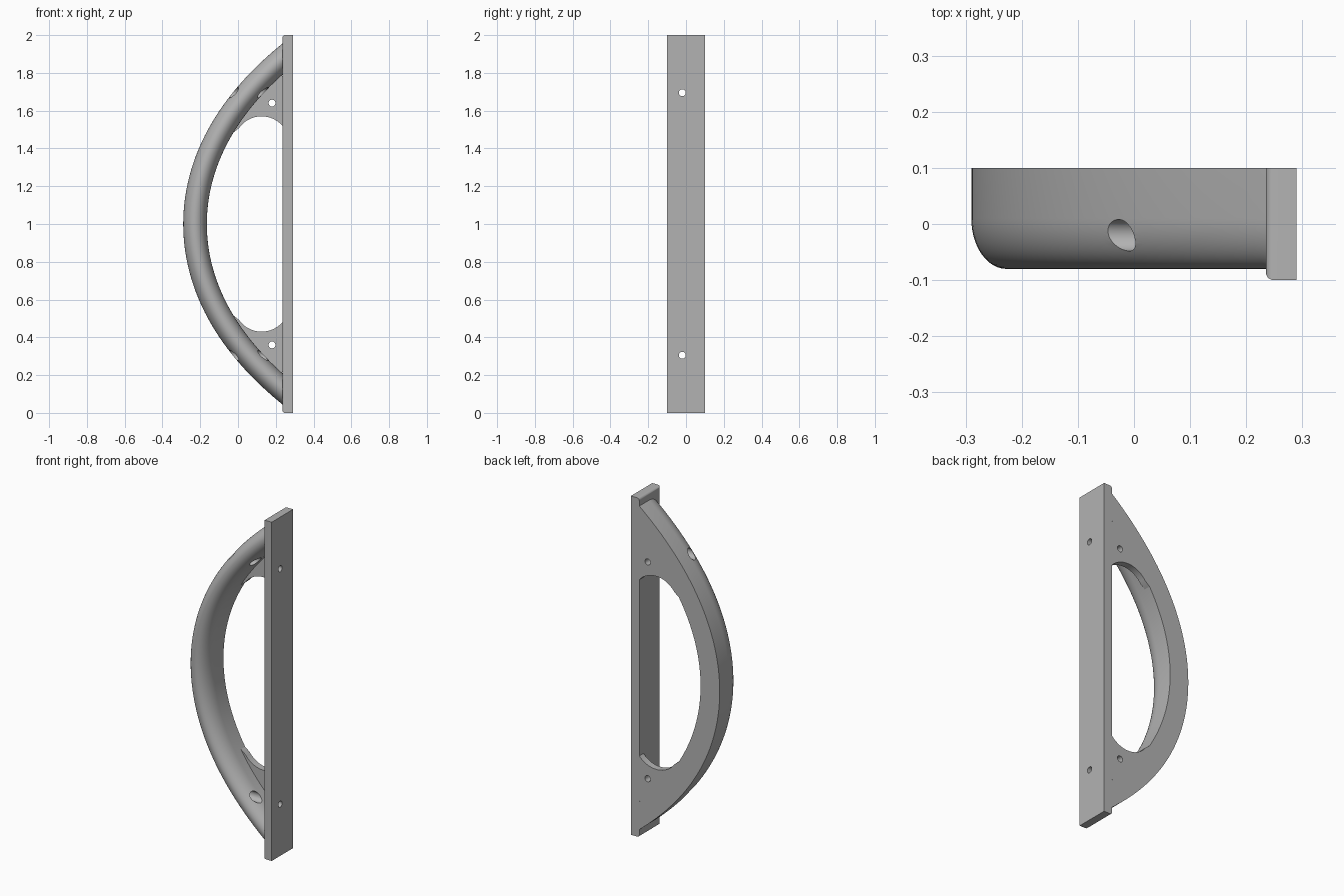
import bpy, bmesh, math
from mathutils import Vector

cube = bpy.data.objects.get("Cube")
if cube:
    bpy.data.objects.remove(cube)

grey = bpy.data.materials.new("mid grey")
grey.use_nodes = True
COLOUR = (0.45, 0.45, 0.45, 1)
grey.diffuse_color = COLOUR
grey.node_tree.nodes["Principled BSDF"].inputs["Base Color"].default_value = COLOUR

PLATE_X, BACK_Y, WIDTH = 0.235, 0.10, 0.125


def make(name, bm):
    bmesh.ops.recalc_face_normals(bm, faces=bm.faces)
    mesh = bpy.data.meshes.new(name)
    bm.to_mesh(mesh)
    bm.free()
    mesh.materials.append(grey)
    ob = bpy.data.objects.new(name, mesh)
    bpy.context.collection.objects.link(ob)
    return ob


def drill(ob, radius, start, end):
    """Cut a round hole along the line from start to end."""
    a, b = Vector(start), Vector(end)
    bpy.ops.mesh.primitive_cylinder_add(vertices=40, radius=radius, depth=(b - a).length,
                                        location=(a + b) / 2)
    cutter = bpy.context.object
    cutter.rotation_euler = (b - a).to_track_quat('Z', 'Y').to_euler()
    cutter.hide_render = True
    cutter.data.materials.append(grey)
    mod = ob.modifiers.new("hole", 'BOOLEAN')
    mod.operation, mod.solver, mod.object = 'DIFFERENCE', 'EXACT', cutter
    bpy.context.view_layer.objects.active = ob
    bpy.ops.object.modifier_apply(modifier=mod.name)
    bpy.data.objects.remove(cutter)


def smooth(ob):
    bpy.ops.object.select_all(action='DESELECT')
    ob.select_set(True)
    bpy.context.view_layer.objects.active = ob
    bpy.ops.object.shade_smooth_by_angle(angle=math.radians(30))


def bow_point(h, depth):
    """Point on the bow at height h from the middle, depth inward from its outer curve."""
    x = -0.29 + 0.505 * h ** 2 + 0.0774 * h ** 4
    slope = 1.01 * h + 0.31 * h ** 3
    n = Vector((1, -slope)).normalized() * depth
    return x + n.x, 1 + h + n.y


# Mounting plate with rounded edges on the grip side
bm = bmesh.new()
bmesh.ops.create_cube(bm, size=1)
for v in bm.verts:
    v.co = (0.2625 + v.co.x * 0.055, v.co.y * 0.2, 1 + v.co.z * 2)
edges = [e for e in bm.edges if all(v.co.x < 0.25 for v in e.verts)
         and not all(v.co.y > 0 for v in e.verts)]
bmesh.ops.bevel(bm, geom=edges, offset=0.014, segments=5, profile=0.5, affect='EDGES')
plate = make("mounting_plate", bm)

# Curved grip: flat back, rounded front, swept along the bow
half = WIDTH / 2
section = [(0, BACK_Y)]
for i in range(25):
    a = math.pi * i / 24
    section.append((half - half * math.cos(a), 0.01 - 0.09 * math.sin(a)))
section.append((WIDTH, BACK_Y))
bm = bmesh.new()
rings = []
STEPS = 96
for i in range(STEPS + 1):
    h = -1.12 + 2.24 * i / STEPS
    ring = []
    for depth, y in section:
        x, z = bow_point(h, depth)
        ring.append(bm.verts.new((x, y, z)))
    rings.append(ring)
for r, s in zip(rings, rings[1:]):
    for j in range(len(r)):
        k = (j + 1) % len(r)
        bm.faces.new((r[j], r[k], s[k], s[j]))
bmesh.ops.bisect_plane(bm, geom=bm.verts[:] + bm.edges[:] + bm.faces[:],
                       plane_co=(PLATE_X, 0, 0), plane_no=(1, 0, 0), clear_outer=True)
bmesh.ops.holes_fill(bm, edges=[e for e in bm.edges if e.is_boundary], sides=0)
grip = make("curved_grip", bm)

# Gusset webs in the two corners, each with a screw hole
for side, label in ((1, "upper"), (-1, "lower")):
    outline = []
    for i in range(21):
        a = math.radians(41 + 104 * i / 20)
        outline.append((0.125 + 0.146 * math.cos(a), 1.424 + 0.146 * math.sin(a)))
    outline[0] = (PLATE_X, outline[0][1])
    for i in range(60):
        x, z = bow_point(0.5 + 0.6 * i / 60, WIDTH)
        if z > 1.485 and x < PLATE_X:
            outline.append((x, z))
    outline.append((PLATE_X, 1.783))
    bm = bmesh.new()
    face = bm.faces.new([bm.verts.new((x, BACK_Y, 1 + side * (z - 1))) for x, z in outline])
    ext = bmesh.ops.extrude_face_region(bm, geom=[face])
    for v in ext["geom"]:
        if isinstance(v, bmesh.types.BMVert):
            v.co.y = 0.06
    web = make(label + "_gusset", bm)
    z = 1 + side * 0.64
    drill(web, 0.018, (0.18, 0, z), (0.18, 0.2, z))
    smooth(web)

    # Screw hole in the plate and wider driver hole through the grip
    z = 1 + side * 0.695
    drill(plate, 0.018, (0.15, -0.02, z), (0.35, -0.02, z))
    drill(grip, 0.028, (-0.35, -0.02, z), (0.225, -0.02, z))

smooth(plate)
smooth(grip)
